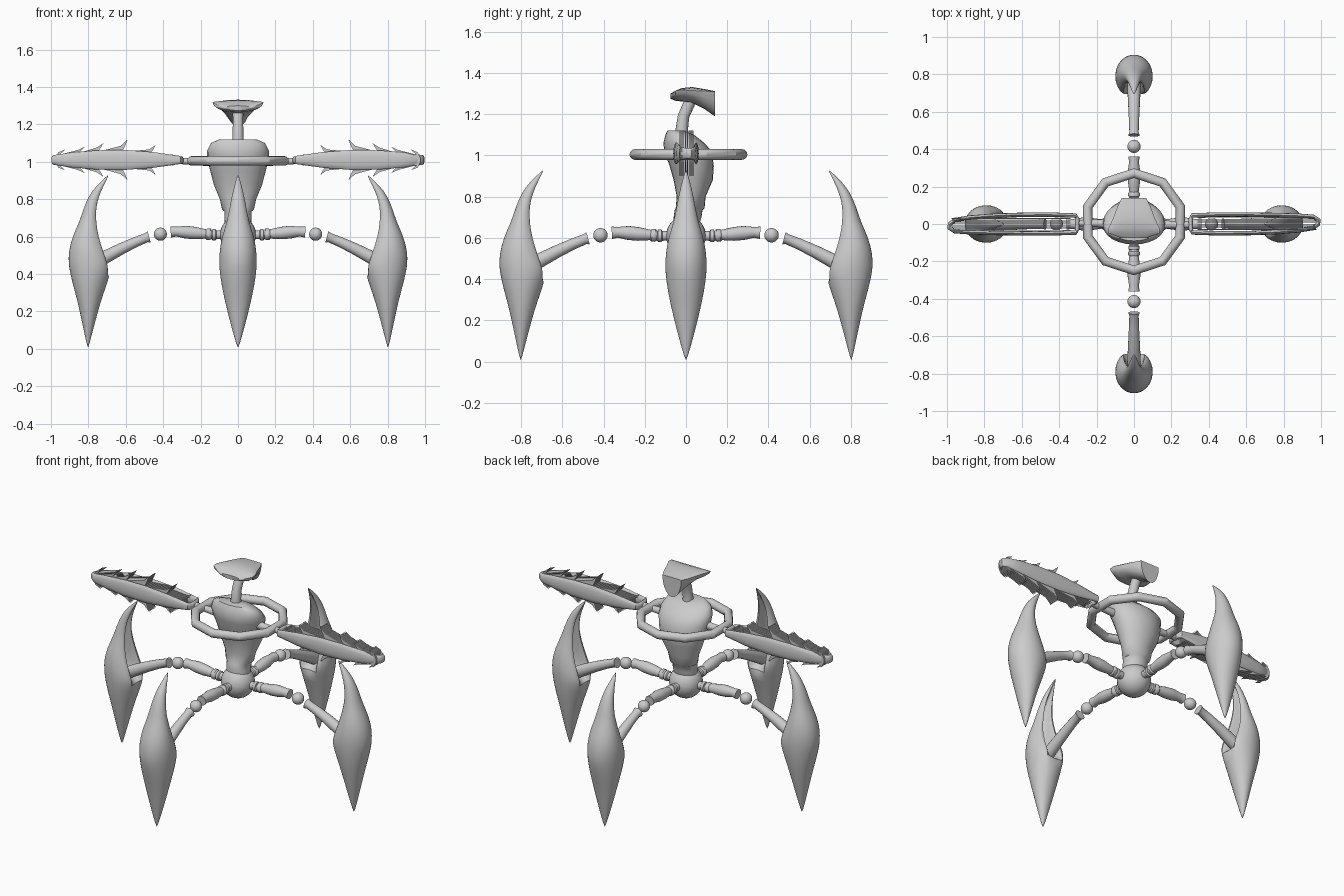
import bpy, bmesh
from math import sin, cos, pi, radians
from mathutils import Vector

if "Cube" in bpy.data.objects:
    bpy.data.objects.remove(bpy.data.objects["Cube"])


def finish(name, bm, rot=0.0, subsurf=0, angle=40):
    bmesh.ops.recalc_face_normals(bm, faces=bm.faces)
    me = bpy.data.meshes.new(name)
    bm.to_mesh(me)
    bm.free()
    me.shade_smooth()
    me.set_sharp_from_angle(angle=radians(angle))
    ob = bpy.data.objects.new(name, me)
    bpy.context.collection.objects.link(ob)
    ob.rotation_euler.z = rot
    if subsurf:
        m = ob.modifiers.new("smooth", 'SUBSURF')
        m.levels = m.render_levels = subsurf
    return ob


def loft(name, rings, closed=False, **kw):
    """Skin a list of equal-length point rings."""
    bm = bmesh.new()
    vs = [[bm.verts.new(p) for p in r] for r in rings]
    n = len(vs[0])
    pairs = list(zip(vs, vs[1:])) + ([(vs[-1], vs[0])] if closed else [])
    for a, b in pairs:
        for i in range(n):
            j = (i + 1) % n
            bm.faces.new((a[i], a[j], b[j], b[i]))
    if not closed:
        bm.faces.new(vs[0])
        bm.faces.new(vs[-1])
    return finish(name, bm, **kw)


def tube(name, path, n=16, **kw):
    """Round tube in the xz or yz plane; path entries are (x, y, z, radius)."""
    pts = [Vector(p[:3]) for p in path]
    rings = []
    for i, p in enumerate(path):
        d = (pts[min(i + 1, len(pts) - 1)] - pts[max(i - 1, 0)]).normalized()
        side = Vector((0, 1, 0)) if abs(d.x) > 0.1 else Vector((1, 0, 0))
        up = d.cross(side).normalized()
        rings.append([pts[i] + p[3] * (cos(2 * pi * k / n) * side + sin(2 * pi * k / n) * up)
                      for k in range(n)])
    return loft(name, rings, **kw)


def ball(name, c, r, rot=0.0):
    bm = bmesh.new()
    bmesh.ops.create_uvsphere(bm, u_segments=24, v_segments=16, radius=r)
    bmesh.ops.translate(bm, verts=bm.verts, vec=c)
    return finish(name, bm, rot)


# hub ball under the body
ball("hub", (0, 0, 0.61), 0.097)

# torso: z, front y, back y, half width
torso = [(.65, -.06, .06, .07), (.70, -.06, .075, .072), (.735, -.055, .08, .072),
         (.745, -.05, .09, .085), (.80, -.045, .095, .097), (.88, -.06, .13, .13),
         (.95, -.08, .135, .148), (1.02, -.105, .125, .165), (1.06, -.11, .09, .165),
         (1.10, -.10, .04, .145), (1.12, -.09, -.01, .10)]
loft("torso", [[(w * cos(2 * pi * k / 24), (f + b) / 2 + (b - f) / 2 * sin(2 * pi * k / 24), z)
                for k in range(24)] for z, f, b, w in torso], angle=50)

# neck
tube("neck", [(0, -.02, 1.05, .036), (0, -.02, 1.13, .03), (0, -.012, 1.19, .028),
              (0, .01, 1.24, .028), (0, .03, 1.29, .03)])

# head wedge: y, half width, rim z, crown z, bottom z
head = [(-.075, .07, 1.29, 1.30, 1.275), (-.05, .135, 1.315, 1.315, 1.265),
        (-.02, .135, 1.318, 1.327, 1.262), (.03, .112, 1.315, 1.332, 1.255),
        (.09, .09, 1.312, 1.322, 1.225), (.14, .065, 1.31, 1.312, 1.19)]
rings = []
for y, w, rim, crown, low in head:
    top = [(w * cos(pi * k / 10), y, rim + (crown - rim) * sin(pi * k / 10)) for k in range(11)]
    bot = [(-w * cos(pi * k / 10), y, rim + (low - rim) * sin(pi * k / 10)) for k in range(1, 10)]
    rings.append(top + bot)
loft("head", rings)

# ten-sided ring around the body
rings = []
for i in range(10):
    a = pi / 2 + 2 * pi * i / 10
    rings.append([((.26 + .026 * cos(t)) * cos(a), .012 + (.26 + .026 * cos(t)) * sin(a),
                   1.005 + .026 * sin(t)) for t in [2 * pi * k / 12 for k in range(12)]])
loft("ring", rings, closed=True, angle=32)


# wings: oblong frame holding a stack of toothed blades
def half_height(x):
    return .016 + .038 * max(0.0, sin(pi * min(1, (x - .28) / .76))) ** 0.9


frame_path = [(.31, -.045), (.45, -.05), (.6, -.049), (.75, -.044), (.88, -.034), (.955, -.022),
              (.985, .0), (.988, .02), (.96, .038), (.88, .044), (.75, .048), (.6, .05),
              (.45, .05), (.31, .046), (.303, .025), (.303, -.025)]
teeth = [(.34, .03), (.44, .08), (.59, .11), (.72, .09), (.82, .07), (.925, .055)]


def wing(side, rot):
    rings, n = [], len(frame_path)
    for i, (x, y) in enumerate(frame_path):
        d = Vector(frame_path[(i + 1) % n]) - Vector(frame_path[i - 1])
        nrm = Vector((d.y, -d.x)).normalized()
        h = half_height(x)
        rings.append([(x + nrm.x * .012 * cos(t), y + nrm.y * .012 * cos(t), 1.01 + h * sin(t))
                      for t in [2 * pi * k / 12 for k in range(12)]])
    loft(side + "_wing_frame", rings, closed=True, rot=rot, angle=50)

    top = []
    for x, h in teeth:
        v = half_height(x) * .8
        top += [(x + .03, v), (x + .012, (v + h) * .52), (x, h), (x + .035, v + (h - v) * .5)]
    top.append((.975, .012))
    outline = top + [(x, -z) for x, z in reversed(top)]
    bm = bmesh.new()
    for k in range(8):
        y = -.031 + k * .009
        f = bm.faces.new([bm.verts.new((x, y, 1.01 + z)) for x, z in outline])
        ext = bmesh.ops.extrude_face_region(bm, geom=[f], use_keep_orig=True)
        bmesh.ops.translate(bm, vec=(0, .004, 0),
                            verts=[g for g in ext['geom'] if isinstance(g, bmesh.types.BMVert)])
    finish(side + "_wing_blades", bm, rot)
    # short arm from torso to ring
    tube(side + "_wing_arm", [(.12, 0, 1.0, .026), (.2, -.004, 1.0, .02), (.31, -.005, 1.005, .017)],
         rot=rot)


wing("right", 0)
wing("left", pi)

# claw foot: z, inner radius, outer radius, half width, hollow amount
claw = [(.93, .69, .694, .003, 0), (.87, .715, .76, .02, .2), (.82, .735, .797, .033, .7),
        (.75, .75, .827, .046, 1), (.68, .745, .848, .06, 1), (.60, .725, .887, .087, 1),
        (.52, .69, .907, .101, 1), (.46, .668, .908, .102, .8), (.42, .672, .902, .1, 0),
        (.35, .70, .886, .091, 0), (.25, .735, .857, .07, 0), (.12, .77, .83, .037, 0),
        (.005, .80, .804, .003, 0)]


def claw_rings():
    rings = []
    for z, ri, ro, w, hollow in claw:
        c, h = (ri + ro) / 2, (ro - ri) / 2
        lip = radians(148)
        outer = [(c + h * cos(t), w * sin(t), z) for t in
                 [-lip + 2 * lip * k / 16 for k in range(17)]]
        lr, lt = c + h * cos(lip), w * sin(lip)
        depth = -h * (1 + cos(lip)) * (1 - hollow) + 1.35 * h * hollow
        inner = [(lr + depth * (1 - s * s), lt * s, z) for s in (.75, .4, 0, -.4, -.75)]
        rings.append(outer + inner)
    return rings


# four legs, built along +x and turned about the hub
for i, side in enumerate(("right", "back", "left", "front")):
    a = i * pi / 2
    tube(side + "_inner_leg", [(.07, 0, .61, .022), (.115, 0, .61, .024), (.12, 0, .61, .03),
                               (.135, 0, .61, .03), (.14, 0, .61, .023), (.15, 0, .612, .031),
                               (.165, 0, .613, .031), (.172, 0, .614, .025), (.23, 0, .619, .033),
                               (.28, 0, .624, .034), (.33, 0, .627, .026), (.36, 0, .625, .03)], rot=a)
    ball(side + "_knee", (.415, 0, .613), .035, a)
    tube(side + "_outer_leg", [(.475, 0, .598, .031), (.49, 0, .594, .025), (.55, 0, .57, .027),
                               (.63, 0, .532, .031), (.71, 0, .49, .035), (.77, 0, .455, .035)], rot=a)
    loft(side + "_claw", claw_rings(), rot=a, subsurf=1, angle=60)
